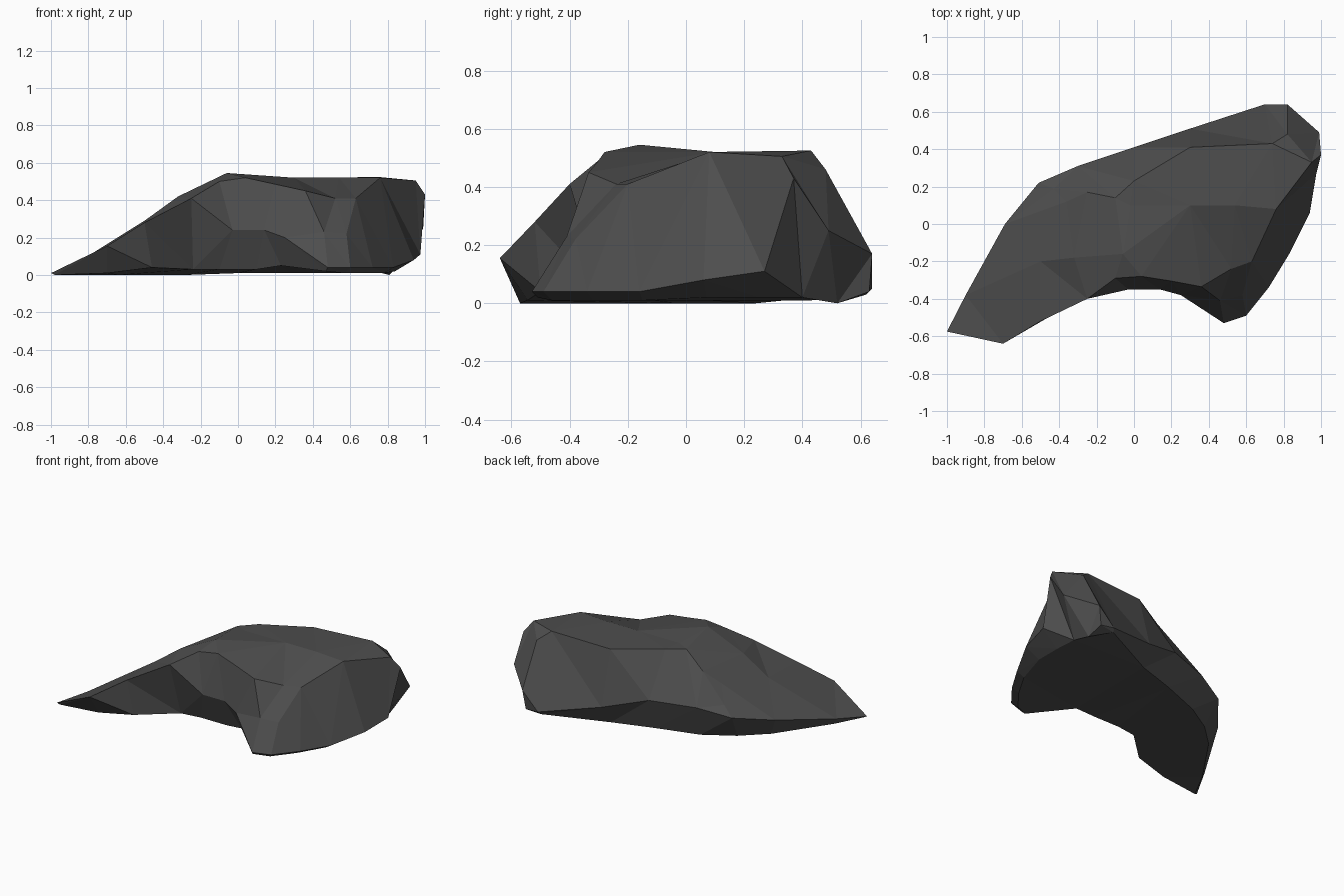
import bpy
import bmesh
from mathutils import Vector
from mathutils.geometry import delaunay_2d_cdt

default_cube = bpy.data.objects.get("Cube")
if default_cube:
    bpy.data.objects.remove(default_cube, do_unlink=True)


def make_material(name, shade):
    material = bpy.data.materials.new(name)
    material.use_nodes = True
    colour = (shade, shade, shade, 1)
    material.diffuse_color = colour
    material.node_tree.nodes["Principled BSDF"].inputs["Base Color"].default_value = colour
    return material


# Widest line of the rock, counter-clockwise from the thin tip
rim = [
    (-1, -.575, .01), (-.7, -.64, .155), (-.5, -.52, .28), (-.25, -.4, .41),
    (-.03, -.35, .24), (.14, -.35, .24), (.25, -.38, .2), (.48, -.53, .04),
    (.6, -.49, .04), (.72, -.34, .04), (.83, -.16, .04), (.94, .06, .08),
    (.975, .27, .11), (1, .37, .43), (.99, .49, .25), (.82, .64, .17),
    (.7, .64, .05), (.3, .51, .14), (0, .41, .23), (-.3, .31, .22),
    (-.51, .22, .17), (-.69, 0, .12), (-.9, -.38, .04),
]

# Foot under each rim point, set back under the overhangs
foot = [
    (-.98, -.57, 0), (-.7, -.545, .01), (-.46, -.5, .04), (-.24, -.29, .03),
    (-.1, -.27, .03), (.1, -.27, .03), (.23, -.29, .05), (.47, -.51, .02),
    (.57, -.46, .01), (.68, -.32, .01), (.78, -.15, .01), (.84, .07, .02),
    (.84, .25, .02), (.83, .4, .02), (.81, .52, 0), (.8, .63, .04),
    (.69, .62, .03), (.28, .43, .01), (0, .34, .01), (-.28, .24, 0),
    (-.48, .12, 0), (-.64, -.03, 0), (-.88, -.38, 0),
]

# Sharp edge along the front of the crown, round the spur to the far end
front_edge = [
    (-.25, -.4, .41), (-.1, -.29, .5), (.04, -.28, .52), (.2, -.305, .485),
    (.36, -.335, .45), (.52, -.24, .41), (.63, -.2, .41), (.76, .08, .52),
    (.95, .33, .505), (1, .37, .43),
]

# Back edge of the flat crown, running down the near side of the hollow
back_edge = [
    (.95, .33, .505), (.82, .48, .46), (.74, .43, .525), (.3, .41, .51),
    (0, .23, .52), (-.02, .1, .52), (-.06, -.16, .545), (-.1, -.29, .5),
]

# Break where the crown begins to slope to the spur
crown_break = [(.04, -.28, .52), (.3, .1, .52), (.54, .1, .52), (.76, .08, .52)]

# Spine of the tapering arm
arm_spine = [(-.06, -.16, .545), (-.32, -.18, .42), (-.5, -.2, .29)]

# Hollow on the back of the arm
hollow = [
    (0, .23, .52), (-.1, .14, .515), (-.25, .17, .41), (-.36, .12, .335),
    (-.43, .19, .23),
]

# Ridges of the spur that drop to the toe
toe_ridges = [(.36, -.335, .45), (.46, -.41, .23), (.48, -.53, .04)]
outer_ridge = [(.63, -.2, .41), (.58, -.38, .22), (.6, -.49, .04)]


def gather(border, creases):
    """List every point once, with the creases as pairs of indices."""
    points = list(border)
    edges = []
    for crease in creases:
        for point in crease:
            if point not in points:
                points.append(point)
        chain = [points.index(point) for point in crease]
        edges.extend(zip(chain, chain[1:]))
    return points, edges


def triangulate(points, edges, border_count):
    """Drape triangles over the points, inside the border they begin with."""
    flat = [Vector(point[:2]) for point in points]
    border = list(range(border_count))
    result = delaunay_2d_cdt(flat, edges, [border], 1, .0001)
    corners, triangles, origins = result[0], result[2], result[3]
    heights = [points[source[0]][2] for source in origins]
    placed = [(c.x, c.y, h) for c, h in zip(corners, heights)]
    return placed, triangles


# Upper surface, creased along the ridges
creases = [
    front_edge, back_edge, crown_break, arm_spine, hollow, toe_ridges, outer_ridge,
]
points, edges = gather(rim, creases)
placed, triangles = triangulate(points, edges, len(rim))
mesh = bmesh.new()
verts = [mesh.verts.new(place) for place in placed]
for triangle in triangles:
    mesh.faces.new([verts[corner] for corner in triangle])

# Undercut skirt and underside
edge = [min(verts, key=lambda v: (v.co - Vector(point)).length) for point in rim]
base = [mesh.verts.new(place) for place in foot]
skirt = []
for index in range(len(rim)):
    following = (index + 1) % len(rim)
    corners = (edge[index], base[index], base[following], edge[following])
    skirt.append(mesh.faces.new(corners))
skirt.append(mesh.faces.new(list(reversed(base))))
bmesh.ops.triangulate(mesh, faces=skirt)
bmesh.ops.recalc_face_normals(mesh, faces=mesh.faces)

# Flat-shaded rock object
rock_mesh = bpy.data.meshes.new("rock")
mesh.to_mesh(rock_mesh)
mesh.free()
rock_mesh.materials.append(make_material("dark grey stone", .075))
rock = bpy.data.objects.new("rock", rock_mesh)
bpy.context.collection.objects.link(rock)
